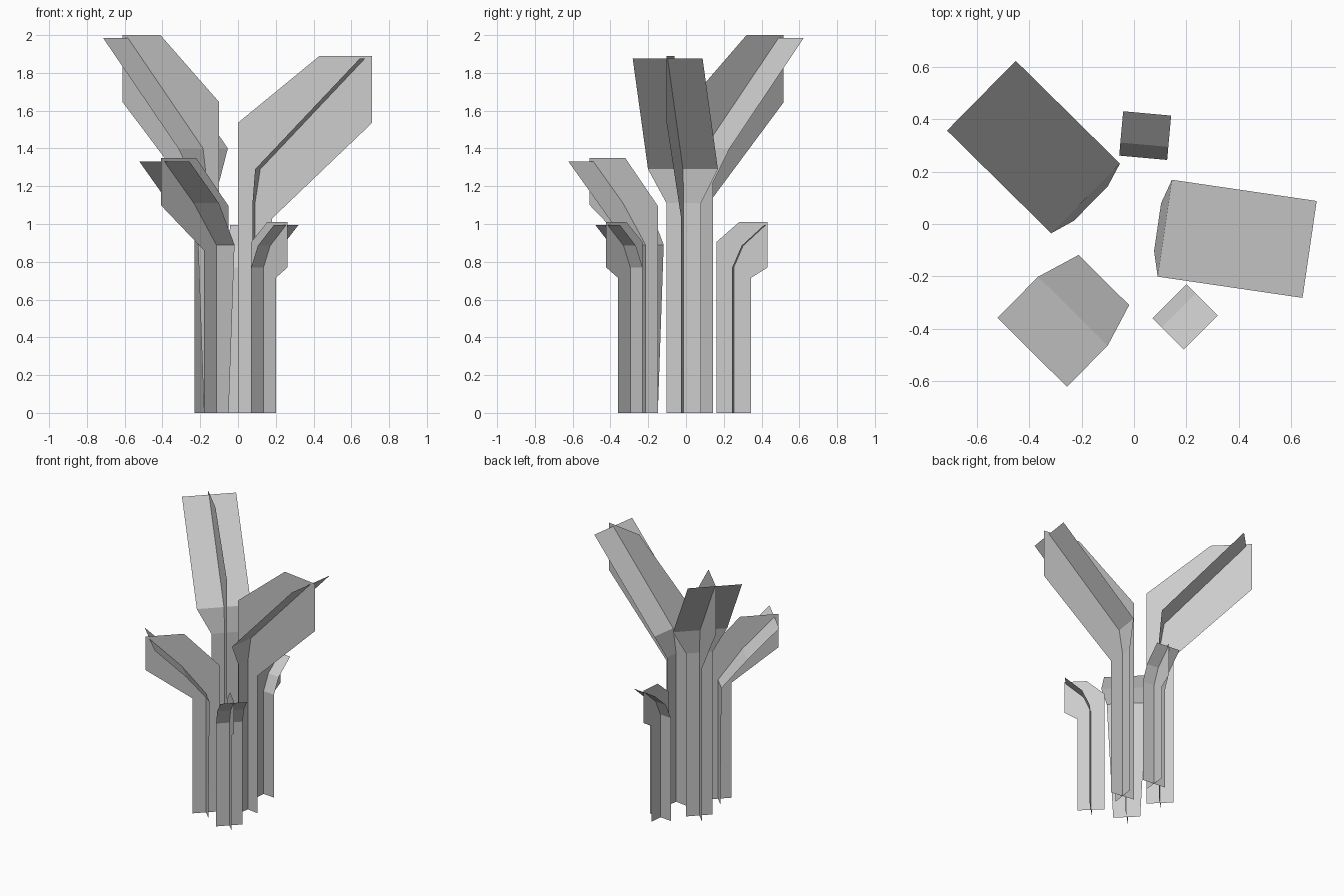
import bpy
from mathutils import Vector

if "Cube" in bpy.data.objects:
    bpy.data.objects.remove(bpy.data.objects["Cube"])

W = 0.092  # half width of every stalk

# Blade: (radius, height, half width) along the stalk.
# Fin: (radius, height) outline standing in the bending plane.
SMALL = dict(
    blade=[(0, 0, W), (0, 0.77, W), (0.05, 0.885, W), (0.17, 0.995, W)],
    fin=[(-W, 0), (W, 0), (W, 0.715), (0.18, 0.77), (0.18, 1.01), (0.028, 1.01), (-W, 0.905)])
MEDIUM = dict(
    blade=[(0, 0, W), (0, 0.89, 0.136), (0.168, 1.11, 0.187), (0.389, 1.33, 0.187)],
    fin=[(-W, 0), (W, 0), (W, 0.86), (0.417, 1.10), (0.417, 1.35), (0.152, 1.35), (-W, 1.095)])


def large(dz):
    return dict(
        blade=[(0, 0, W), (0, 1.11 + dz, W), (0.028, 1.29 + dz, 0.187), (0.587, 1.875 + dz, 0.187)],
        fin=[(-W, 0), (W, 0), (W, 1.03 + dz), (0.626, 1.535 + dz), (0.626, 1.89 + dz),
             (0.345, 1.89 + dz), (-W, 1.535 + dz)])


def add_mesh(name, verts, faces):
    mesh = bpy.data.meshes.new(name)
    mesh.from_pydata(verts, [], faces)
    mesh.update()
    bpy.context.collection.objects.link(bpy.data.objects.new(name, mesh))


def stalk(name, base, heading, shape):
    out = Vector((*heading, 0)).normalized()
    side = Vector((-out.y, out.x, 0))
    up = Vector((0, 0, 1))
    foot = Vector((*base, 0))
    # bending blade across the heading
    verts = [foot + out * r + up * z + side * s * w
             for r, z, w in shape["blade"] for s in (-1, 1)]
    faces = [(2 * i, 2 * i + 2, 2 * i + 3, 2 * i + 1)[::-1]
             for i in range(len(shape["blade"]) - 1)]
    add_mesh(name + "_blade", verts, faces)
    # upright fin along the heading
    fin = [foot + out * r + up * z for r, z in shape["fin"]]
    add_mesh(name + "_fin", fin, [tuple(range(len(fin)))])


# Five crossed-plane stalks leaning outwards
stalk("right_tall_leaf", (0.09, -0.012), (0.99, -0.145), large(0))
stalk("back_left_tall_leaf", (-0.165, 0.078), (-0.71, 0.70), large(0.11))
stalk("front_left_leaf", (-0.115, -0.214), (-0.705, -0.71), MEDIUM)
stalk("front_right_small_leaf", (0.135, -0.295), (1, -1), SMALL)
stalk("back_small_leaf", (0.035, 0.253), (0.09, 0.996), SMALL)
